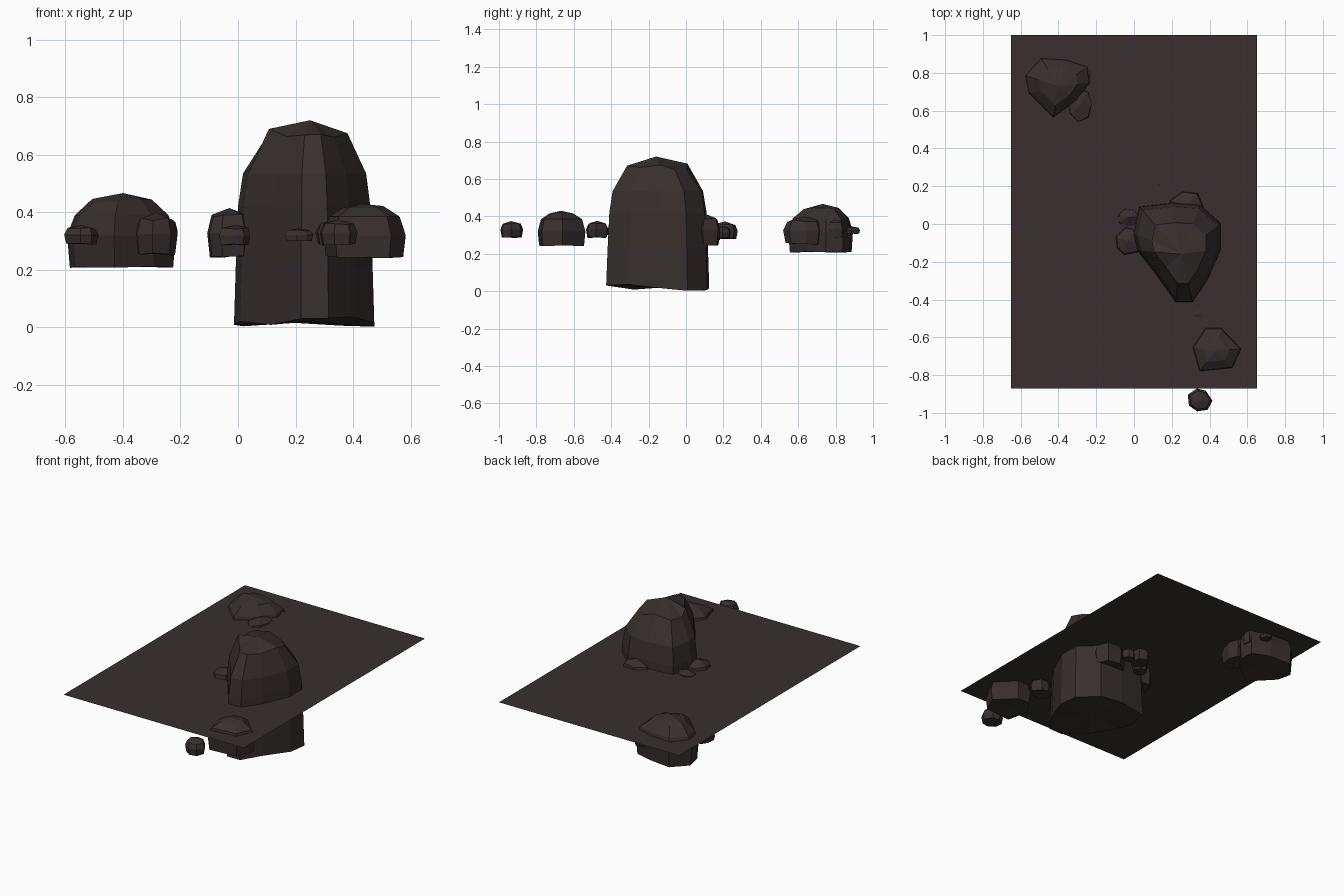
import bpy, bmesh, math, random

if "Cube" in bpy.data.objects:
    bpy.data.objects.remove(bpy.data.objects["Cube"])

random.seed(4)


def material(name, rgb):
    m = bpy.data.materials.new(name)
    m.diffuse_color = (*rgb, 1)
    m.use_nodes = True
    m.node_tree.nodes["Principled BSDF"].inputs["Base Color"].default_value = m.diffuse_color
    return m


STONE = material("dark_stone", (0.038, 0.029, 0.027))
SOIL = material("dark_soil", (0.040, 0.028, 0.029))


def make(name, bm, mat):
    bmesh.ops.recalc_face_normals(bm, faces=bm.faces)
    me = bpy.data.meshes.new(name)
    bm.to_mesh(me)
    bm.free()
    me.materials.append(mat)
    ob = bpy.data.objects.new(name, me)
    bpy.context.collection.objects.link(ob)
    return ob


def rock(name, outline, levels, apex, ragged=0.0):
    """Stack scaled copies of an outline, closed by an apex and a rough base."""
    cx = sum(p[0] for p in outline) / len(outline)
    cy = sum(p[1] for p in outline) / len(outline)
    bm = bmesh.new()
    rings = []
    for i, (z, s) in enumerate(levels):
        # upper rings lean towards the apex
        t = max(0, 1 - s)
        ox, oy = cx + (apex[0] - cx) * t, cy + (apex[1] - cy) * t
        lift = ragged if i in (0, len(levels) - 1) else 0
        rings.append([bm.verts.new((ox + (x - cx) * s, oy + (y - cy) * s,
                                    z + lift * random.random())) for x, y in outline])
    n = len(outline)
    for a, b in zip(rings, rings[1:]):
        for k in range(n):
            j = (k + 1) % n
            bm.faces.new((a[k], a[j], b[j], b[k]))
    top = bm.verts.new(apex)
    base = bm.verts.new((cx, cy, levels[0][0] + ragged * 0.5))
    for k in range(n):
        j = (k + 1) % n
        bm.faces.new((rings[-1][k], rings[-1][j], top))
        bm.faces.new((rings[0][j], rings[0][k], base))
    return make(name, bm, STONE)


def lump(name, c, r, n=7):
    """Small domed stone with a flat base."""
    pts = []
    for k in range(n):
        a = math.tau * (k + random.uniform(-0.2, 0.2)) / n
        f = random.uniform(0.9, 1.05)
        pts.append((c[0] + r[0] * f * math.cos(a), c[1] + r[1] * f * math.sin(a)))
    z, h = c[2], r[2]
    rock(name, pts, [(z - h, 0.88), (z, 1.0), (z + h * 0.6, 0.8)],
         (c[0], c[1], z + h), h * 0.15)


# ground sheet
bm = bmesh.new()
bm.faces.new([bm.verts.new((x, y, 0.37)) for x, y in
              ((-0.65, -0.87), (0.65, -0.87), (0.65, 1), (-0.65, 1))])
make("ground_sheet", bm, SOIL)

# tall main boulder
rock("main_boulder",
     [(0, -.05), (.03, .09), (.2, .11), (.35, .1), (.46, .0), (.46, -.13),
      (.385, -.3), (.31, -.41), (.22, -.41), (.12, -.27), (.02, -.14)],
     [(0.0, 1.06), (.24, 1.03), (.42, 1.0), (.535, .93), (.65, .62)],
     (.25, -.16, .72), .04)

# wide boulder at the back left
rock("back_boulder",
     [(-.59, .79), (-.57, .69), (-.43, .55), (-.29, .65), (-.22, .75),
      (-.23, .84), (-.35, .88), (-.5, .89)],
     [(.205, .97), (.32, 1.02), (.39, .88), (.435, .56)],
     (-.40, .73, .467), .012)

# boulder at the front right
rock("front_boulder",
     [(.30, -.65), (.375, -.54), (.465, -.54), (.58, -.66), (.53, -.77), (.34, -.79)],
     [(.24, .96), (.32, 1.02), (.385, .88), (.415, .5)],
     (.43, -.67, .43), .01)

# small stones gathered around the boulders
stones = [
    ("front_pebble", (.35, -.935, .33), (.07, .065, .045)),
    ("front_gap_stone", (.34, -.475, .33), (.075, .06, .046)),
    ("front_gap_pebble", (.21, -.43, .322), (.05, .03, .022)),
    ("left_stone", (-.03, -.09, .328), (.09, .085, .087)),
    ("left_rear_stone", (-.03, .035, .325), (.07, .06, .075)),
    ("left_pebble", (-.01, -.165, .32), (.06, .04, .035)),
    ("rear_stone", (.28, .105, .328), (.11, .085, .085)),
    ("rear_pebble", (.13, .21, .325), (.055, .065, .048)),
    ("rear_small_pebble", (.21, .2, .315), (.045, .04, .035)),
    ("rear_side_pebble", (.07, .14, .31), (.05, .05, .04)),
    ("back_right_lump", (-.285, .63, .325), (.08, .11, .075)),
    ("back_left_chip", (-.545, .59, .322), (.066, .075, .034)),
    ("back_rear_chip", (-.3, .89, .326), (.04, .04, .02)),
    ("back_corner_lump", (-.25, .8, .335), (.045, .05, .05)),
]
for name, c, r in stones:
    lump(name, c, r)
